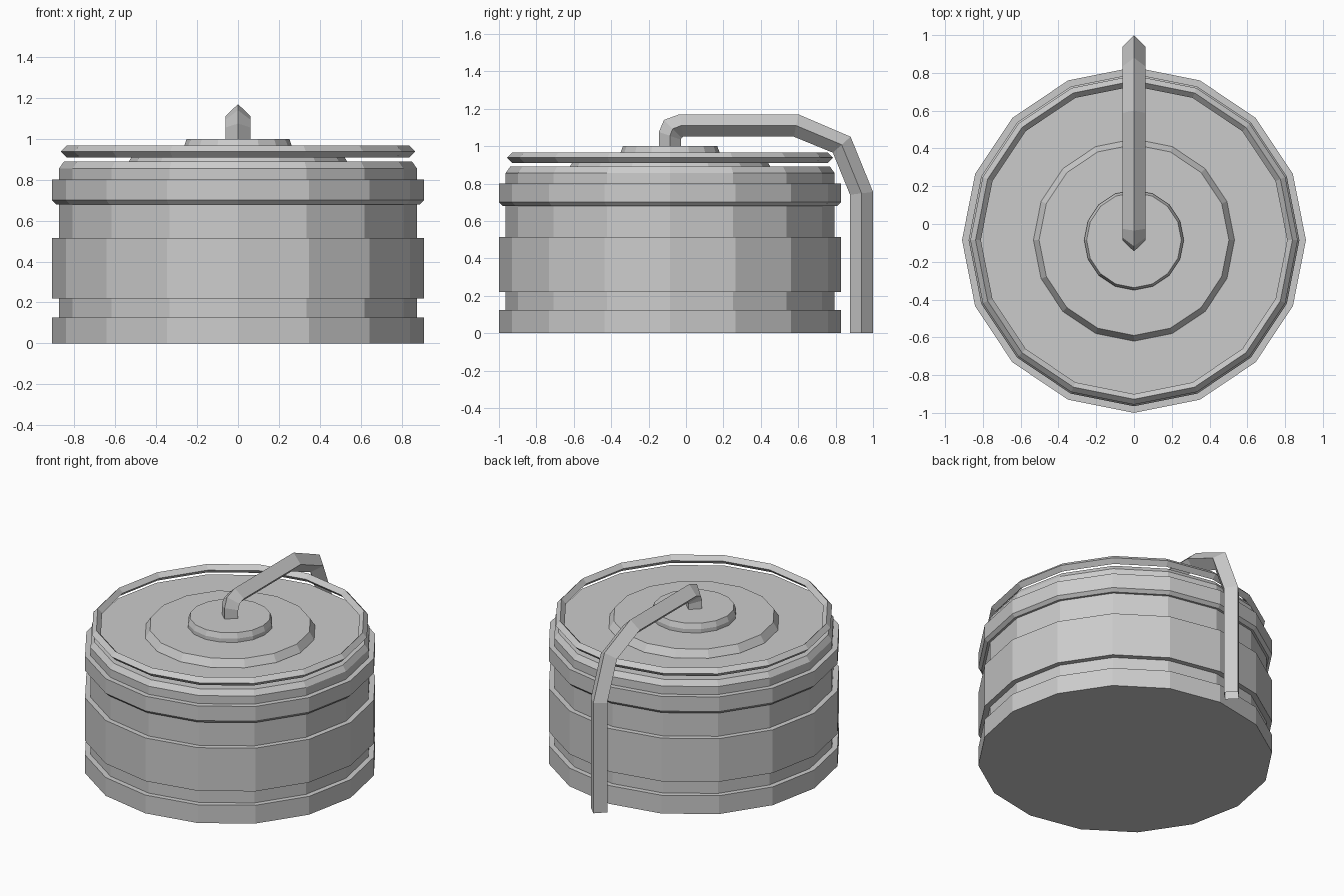
import bpy
import math

if "Cube" in bpy.data.objects:
    bpy.data.objects.remove(bpy.data.objects["Cube"])

SIDES = 16
CY = -0.085


def make_object(name, verts, faces):
    mesh = bpy.data.meshes.new(name)
    mesh.from_pydata(verts, [], faces)
    mesh.update()
    obj = bpy.data.objects.new(name, mesh)
    bpy.context.collection.objects.link(obj)
    return obj


def lathe(name, profile, closed=False):
    """Spin (radius, z) points, listed bottom to top, into a faceted solid or ring."""
    verts = []
    for r, z in profile:
        for i in range(SIDES):
            a = 2 * math.pi * i / SIDES
            verts.append((0.995 * r * math.cos(a), CY + r * math.sin(a), z))
    n = len(profile)
    faces = []
    for k in range(n if closed else n - 1):
        a0, b0 = k * SIDES, ((k + 1) % n) * SIDES
        for i in range(SIDES):
            j = (i + 1) % SIDES
            faces.append((a0 + i, a0 + j, b0 + j, b0 + i))
    if not closed:
        faces.append(tuple(reversed(range(SIDES))))
        faces.append(tuple(range((n - 1) * SIDES, n * SIDES)))
    return make_object(name, verts, faces)


# Tank body with raised bands and a chamfered top edge
lathe("tank_body", [
    (0.915, 0), (0.915, 0.125), (0.88, 0.125), (0.88, 0.22),
    (0.915, 0.22), (0.915, 0.515), (0.88, 0.515), (0.88, 0.68),
    (0.895, 0.68), (0.915, 0.70), (0.915, 0.80), (0.88, 0.80),
    (0.88, 0.855), (0.855, 0.89)])

# Stepped lid discs
lathe("lid_disc", [(0.535, 0.885), (0.535, 0.892), (0.505, 0.94)])
lathe("lid_cap", [(0.265, 0.935), (0.265, 0.965), (0.252, 1.0)])

# Floating top rail with a diamond section
lathe("top_rail", [(0.843, 0.91), (0.871, 0.938), (0.843, 0.967), (0.815, 0.938)],
      closed=True)

# Bent pipe with a diamond section: outer and inner (y, z) outlines
outer = [(-0.145, 0.98), (-0.145, 1.075), (-0.118, 1.14), (-0.035, 1.17),
         (0.6, 1.17), (0.88, 1.05), (1.0, 0.755), (1.0, 0)]
inner = [(-0.027, 0.98), (-0.027, 1.035), (-0.024, 1.045), (-0.015, 1.05),
         (0.577, 1.05), (0.785, 0.965), (0.877, 0.74), (0.877, 0)]
verts, faces = [], []
for (yo, zo), (yi, zi) in zip(outer, inner):
    ym, zm = (yo + yi) / 2, (zo + zi) / 2
    verts += [(0, yo, zo), (0.062, ym, zm), (0, yi, zi), (-0.062, ym, zm)]
for k in range(len(outer) - 1):
    for i in range(4):
        j = (i + 1) % 4
        faces.append((4 * k + i, 4 * k + j, 4 * k + 4 + j, 4 * k + 4 + i))
make_object("pipe", verts, faces)
